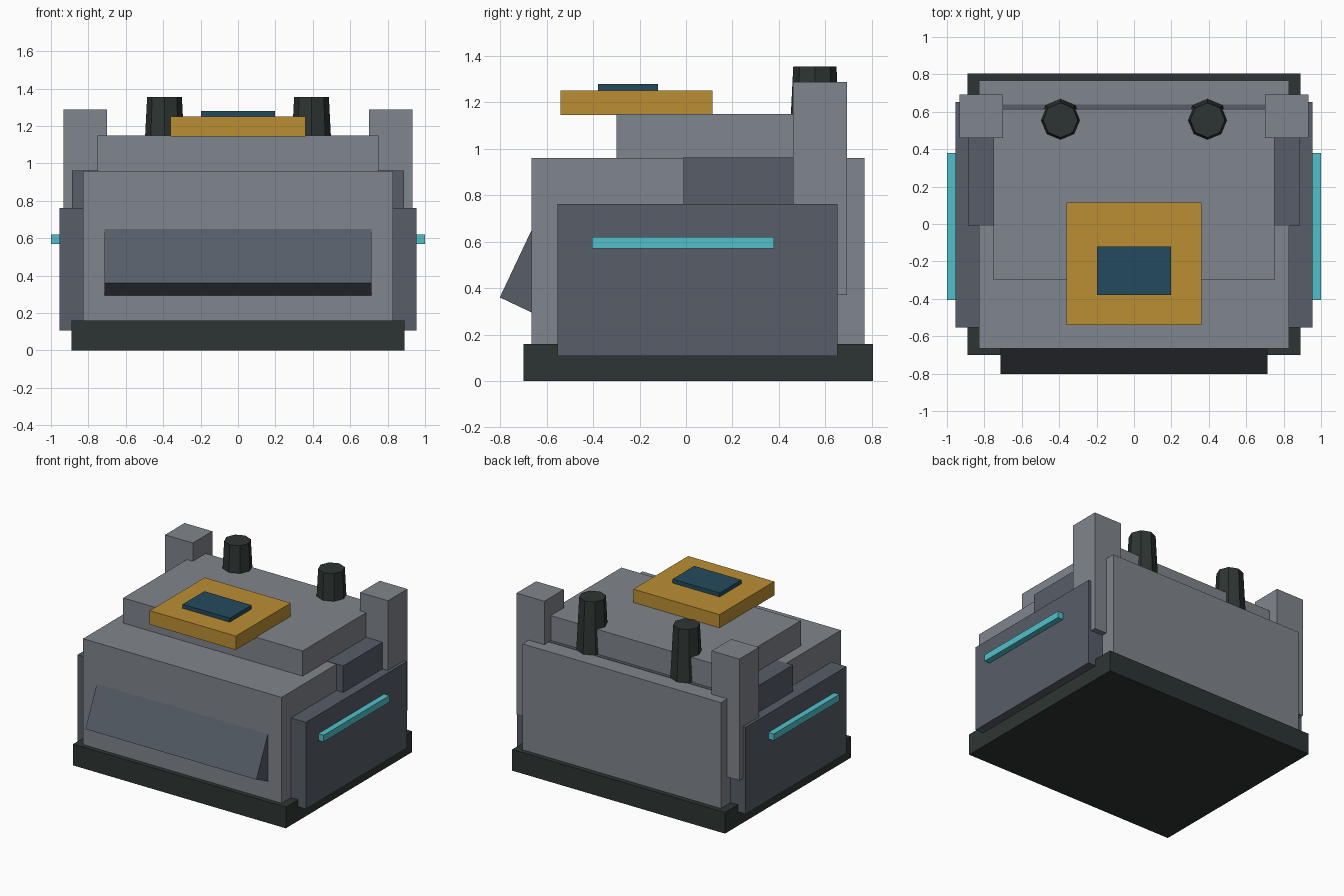
import bpy
import bmesh
import math
from mathutils import Matrix

if "Cube" in bpy.data.objects:
    bpy.data.objects.remove(bpy.data.objects["Cube"], do_unlink=True)


def make_material(name, rgb):
    mat = bpy.data.materials.new(name)
    mat.use_nodes = True
    colour = (*rgb, 1)
    mat.diffuse_color = colour
    mat.node_tree.nodes["Principled BSDF"].inputs["Base Color"].default_value = colour
    return mat


light_grey = make_material("light grey", (0.216, 0.238, 0.266))
slate = make_material("slate grey", (0.095, 0.110, 0.138))
charcoal = make_material("charcoal", (0.026, 0.036, 0.033))
ochre = make_material("ochre", (0.50, 0.275, 0.033))
deep_blue = make_material("deep blue", (0.0185, 0.070, 0.110))
cyan = make_material("cyan", (0.084, 0.527, 0.591))


def add_object(name, bm, mat):
    bmesh.ops.recalc_face_normals(bm, faces=bm.faces)
    mesh = bpy.data.meshes.new(name)
    bm.to_mesh(mesh)
    bm.free()
    mesh.materials.append(mat)
    obj = bpy.data.objects.new(name, mesh)
    bpy.context.collection.objects.link(obj)
    return obj


def box(name, xs, ys, zs, mat):
    """Box spanning the given ranges."""
    bm = bmesh.new()
    bmesh.ops.create_cube(bm, size=1)
    for v in bm.verts:
        v.co = [(a + b) / 2 + c * (b - a) for c, (a, b) in zip(v.co, (xs, ys, zs))]
    return add_object(name, bm, mat)


def prism(name, half_width, profile, mat):
    """Side profile in (y, z) extruded across x."""
    bm = bmesh.new()
    face = bm.faces.new([bm.verts.new((-half_width, y, z)) for y, z in profile])
    grown = bmesh.ops.extrude_face_region(bm, geom=[face])["geom"]
    verts = [g for g in grown if isinstance(g, bmesh.types.BMVert)]
    bmesh.ops.translate(bm, verts=verts, vec=(2 * half_width, 0, 0))
    return add_object(name, bm, mat)


def stack(name, x, y, z0, z1, r0, r1, mat):
    """Tapered eight-sided chimney."""
    bm = bmesh.new()
    bmesh.ops.create_cone(bm, cap_ends=True, segments=8, radius1=r0, radius2=r1,
                          depth=z1 - z0, matrix=Matrix.Translation((x, y, (z0 + z1) / 2)))
    return add_object(name, bm, mat)


# Central body
box("base_plinth", (-0.89, 0.89), (-0.70, 0.805), (0, 0.16), charcoal)
box("main_body", (-0.83, 0.83), (-0.665, 0.768), (0.15, 0.96), light_grey)
box("cross_block", (-0.887, 0.887), (-0.01, 0.64), (0.5, 0.963), slate)
box("upper_deck", (-0.75, 0.75), (-0.30, 0.615), (0.95, 1.15), light_grey)

# Sloped panel on the front
prism("front_wedge", 0.715,
      [(-0.665, 0.65), (-0.802, 0.36), (-0.665, 0.295), (-0.60, 0.40)], slate)

# Roof plate with its inset pad
box("roof_plate", (-0.36, 0.36), (-0.54, 0.115), (1.145, 1.25), ochre)
box("roof_pad", (-0.197, 0.197), (-0.38, -0.12), (1.245, 1.28), deep_blue)

# Mirrored side parts
for side, s in (("left", 1), ("right", -1)):
    def span(a, b):
        return tuple(sorted((s * a, s * b)))

    box(side + "_side_panel", span(0.82, 0.955), (-0.553, 0.652), (0.107, 0.762), slate)
    box(side + "_light_strip", span(0.94, 1.0), (-0.405, 0.38), (0.57, 0.62), cyan)
    box(side + "_corner_pillar", span(0.70, 0.932), (0.46, 0.693), (0.37, 1.288), light_grey)
    stack(side + "_chimney", s * 0.393, 0.555, 0.94, 1.355, 0.114, 0.093, charcoal)
